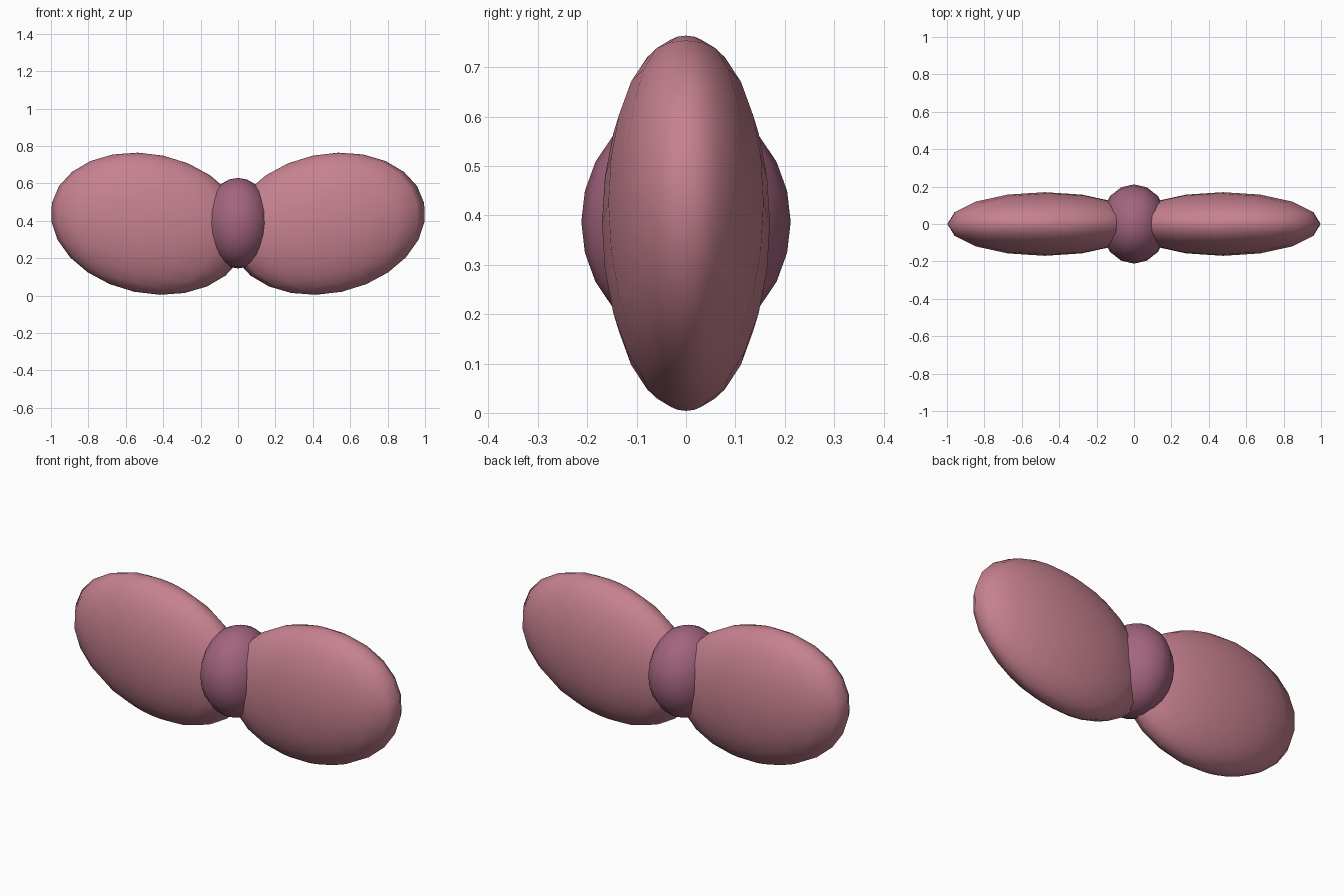
import bpy
from math import radians

if "Cube" in bpy.data.objects:
    bpy.data.objects.remove(bpy.data.objects["Cube"])


def material(name, color):
    m = bpy.data.materials.new(name)
    m.diffuse_color = (*color, 1)
    m.use_nodes = True
    m.node_tree.nodes["Principled BSDF"].inputs["Base Color"].default_value = m.diffuse_color
    return m


def ellipsoid(name, loc, radii, tilt, mat):
    bpy.ops.mesh.primitive_uv_sphere_add(segments=16, ring_count=12, radius=1,
                                         location=loc, rotation=(0, radians(tilt), 0))
    ob = bpy.context.object
    ob.name = name
    ob.scale = radii
    bpy.ops.object.transform_apply(location=False, rotation=True, scale=True)
    bpy.ops.object.shade_smooth()
    ob.data.materials.append(mat)
    return ob


pink = material("pink", (0.57, 0.22, 0.28))
plum = material("plum", (0.37, 0.13, 0.21))

# Bow loops, tilted upwards at their outer ends
for side, label in ((-1, "left"), (1, "right")):
    ellipsoid(label + "_loop", (side * 0.477, 0, 0.384), (0.53, 0.17, 0.372),
              -12 * side, pink)

# Centre knot
ellipsoid("centre_knot", (0, 0, 0.387), (0.18, 0.212, 0.242), 0, plum)
